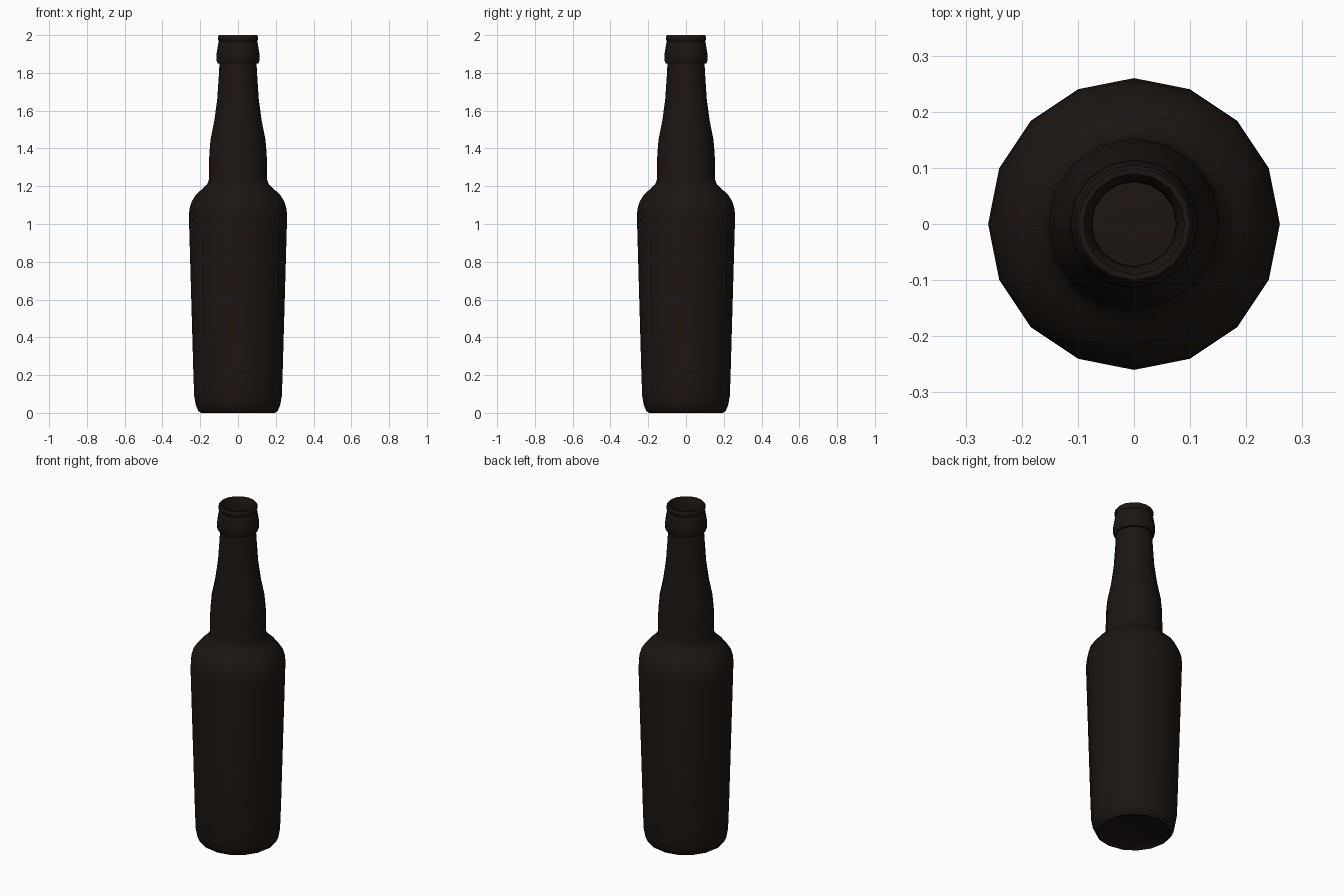
import bpy, bmesh, math

if "Cube" in bpy.data.objects:
    bpy.data.objects.remove(bpy.data.objects["Cube"])

SIDES = 16

# Outer silhouette from base centre to rim, then over the lip and down the mouth
profile = [
    (0.0, 0.012), (0.17, 0.012), (0.195, 0.0), (0.21, 0.01), (0.223, 0.04),
    (0.232, 0.09), (0.236, 0.2),
    (0.26, 1.04), (0.257, 1.08), (0.245, 1.12), (0.222, 1.155),
    (0.185, 1.19), (0.163, 1.21), (0.154, 1.235),
    (0.152, 1.37), (0.145, 1.45), (0.125, 1.55), (0.11, 1.66), (0.102, 1.78), (0.098, 1.85),
    (0.108, 1.85), (0.115, 1.87), (0.114, 1.90), (0.104, 1.96),
    (0.101, 1.967), (0.106, 1.977), (0.106, 1.992), (0.10, 2.0),
    (0.09, 2.0), (0.084, 1.99), (0.076, 1.95), (0.075, 1.85),
]


def lathe(name, points, sides):
    bm = bmesh.new()
    rings = []
    for r, z in points:
        if r == 0:
            rings.append([bm.verts.new((0, 0, z))] * sides)
        else:
            rings.append([bm.verts.new((r * math.cos(2 * math.pi * i / sides),
                                        r * math.sin(2 * math.pi * i / sides), z))
                          for i in range(sides)])
    for a, b in zip(rings, rings[1:]):
        for i in range(sides):
            j = (i + 1) % sides
            corners = list(dict.fromkeys((a[i], a[j], b[j], b[i])))
            bm.faces.new(corners)
    mesh = bpy.data.meshes.new(name)
    bm.to_mesh(mesh)
    bm.free()
    obj = bpy.data.objects.new(name, mesh)
    bpy.context.collection.objects.link(obj)
    return obj


# Bottle body, neck and mouth in one turned skin
bottle = lathe("bottle", profile, SIDES)

# Dark brown glass
glass = bpy.data.materials.new("dark_glass")
glass.diffuse_color = (0.012, 0.008, 0.006, 1)
glass.use_nodes = True
glass.node_tree.nodes["Principled BSDF"].inputs["Base Color"].default_value = glass.diffuse_color
bottle.data.materials.append(glass)

# Smooth shading with crisp rim edges
bpy.context.view_layer.objects.active = bottle
bottle.select_set(True)
bpy.ops.object.shade_smooth_by_angle(angle=math.radians(40))
